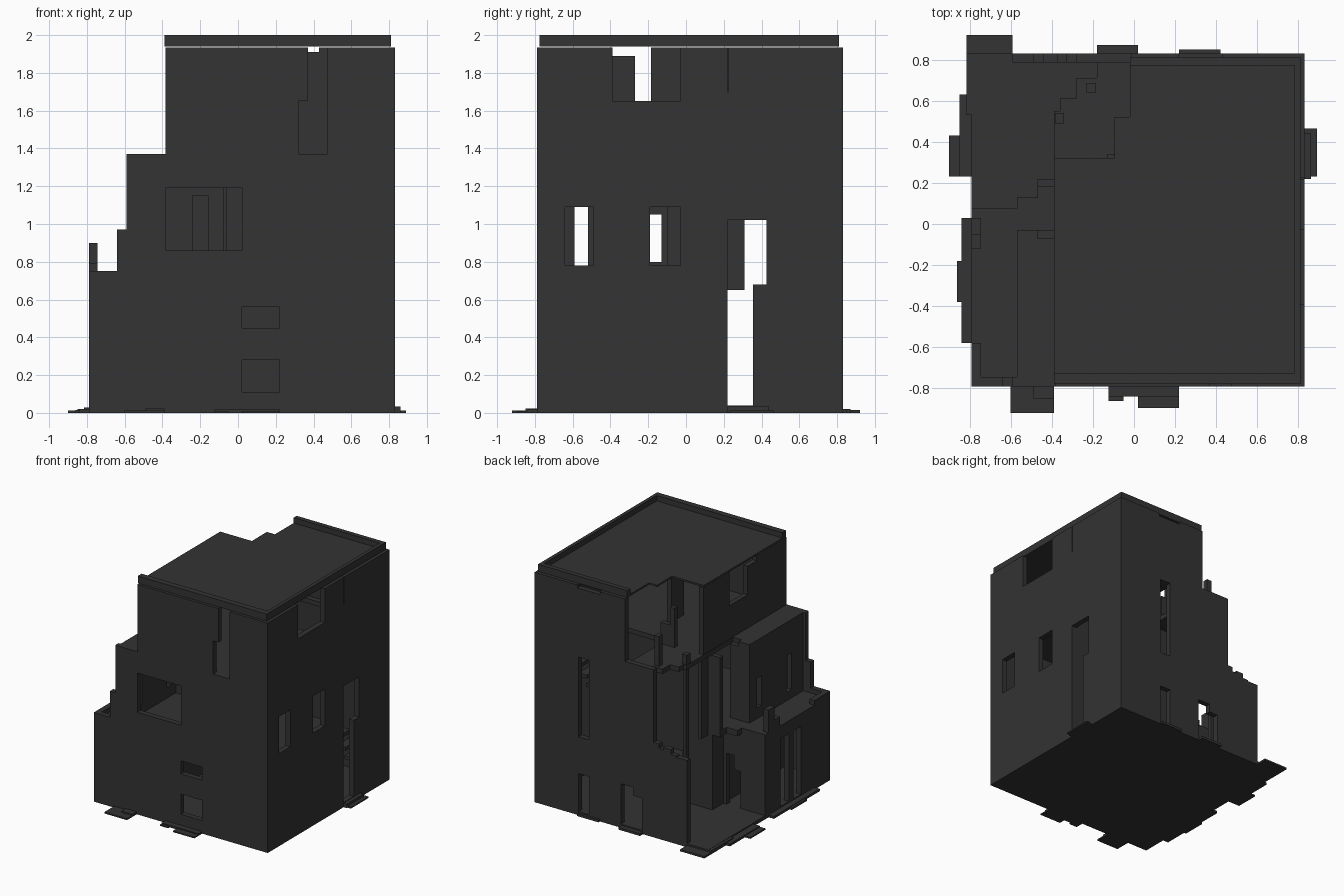
import bpy, bmesh

mat = bpy.data.materials.new("dark_concrete")
mat.diffuse_color = (0.033, 0.033, 0.033, 1)


def solid(name, adds, cuts=()):
    """Union of boxes minus boxes; box = (x0, x1, y0, y1, z0, z1)."""
    boxes = list(adds) + list(cuts)
    g = [sorted({round(v, 4) for b in boxes for v in b[2 * a:2 * a + 2]}) for a in range(3)]

    def inside(b, c):
        return all(b[2 * a] < c[a] < b[2 * a + 1] for a in range(3))

    n = [len(v) - 1 for v in g]
    full = set()
    for i in range(n[0]):
        for j in range(n[1]):
            for k in range(n[2]):
                c = [(g[a][t] + g[a][t + 1]) / 2 for a, t in enumerate((i, j, k))]
                if any(inside(b, c) for b in adds) and not any(inside(b, c) for b in cuts):
                    full.add((i, j, k))
    bm = bmesh.new()
    verts = {}

    def vert(key):
        if key not in verts:
            verts[key] = bm.verts.new([g[a][key[a]] for a in range(3)])
        return verts[key]

    # Keep only the outer faces of the filled cells
    for cell in full:
        for a in range(3):
            for s in (0, 1):
                nb = list(cell)
                nb[a] += 2 * s - 1
                if tuple(nb) in full:
                    continue
                b, c = (a + 1) % 3, (a + 2) % 3
                loop = []
                for db, dc in ((0, 0), (1, 0), (1, 1), (0, 1)):
                    key = list(cell)
                    key[a] += s
                    key[b] += db
                    key[c] += dc
                    loop.append(vert(tuple(key)))
                bm.faces.new(loop if s else loop[::-1])
    me = bpy.data.meshes.new(name)
    bm.to_mesh(me)
    bm.free()
    me.materials.append(mat)
    ob = bpy.data.objects.new(name, me)
    bpy.context.collection.objects.link(ob)


def along_x(y0, y1, rects):
    return [(a, b, y0, y1, c, d) for a, b, c, d in rects]


def along_y(x0, x1, rects):
    return [(x0, x1, a, b, c, d) for a, b, c, d in rects]


L, R, F, B, T = -0.79, 0.83, -0.79, 0.83, 0.045   # outer limits, wall thickness
TOP = 1.935

# Ground slab
solid("ground_slab", [(L, R, F, B, 0, 0.03)])

# Front wall, broken in steps toward the left
solid("front_wall",
      along_x(F, F + T, [(L, -0.64, 0.03, 0.75), (-0.64, -0.59, 0.03, 0.97),
                         (-0.59, -0.385, 0.03, 1.37), (-0.385, R, 0.03, TOP)]),
      along_x(F - 1, F + 1, [(-0.385, 0.02, 0.86, 1.19), (0.02, 0.22, 0.45, 0.56),
                             (0.02, 0.22, 0.11, 0.28), (0.32, 0.475, 1.37, 1.65),
                             (0.37, 0.475, 1.65, 2)]))

# Right wall with windows and tall door
solid("right_wall", along_y(R - T, R, [(F + T, B - T, 0.03, TOP)]),
      along_y(R - 1, R + 1, [(-0.64, -0.49, 0.78, 1.09), (-0.19, -0.03, 0.78, 1.09),
                             (0.22, 0.355, 0.04, 0.68), (0.22, 0.425, 0.68, 1.02),
                             (-0.39, -0.03, 1.65, 2), (0.22, 0.224, 1.7, 2)]))

# Back wall, collapsed toward the left with a jagged top
solid("back_wall",
      along_x(B - T, B, [(-0.015, R, 0.03, TOP), (-0.28, -0.015, 0.03, 1.41),
                         (-0.33, -0.28, 0.03, 0.80), (-0.37, -0.33, 0.03, 0.76),
                         (-0.44, -0.37, 0.03, 0.78), (-0.49, -0.44, 0.03, 0.74),
                         (-0.59, -0.49, 0.03, 0.73)]),
      along_x(B - 1, B + 1, [(0.32, 0.42, 0.66, 1.33), (0.32, 0.42, 0.03, 0.35),
                             (-0.09, 0.025, 0.03, 0.37), (-0.17, -0.09, 0.03, 0.30),
                             (0.22, 0.43, 1.91, 2)]))

# Left wall remains
solid("left_wall",
      along_y(L, L + T, [(F + T, -0.58, 0.03, 0.75), (-0.58, -0.02, 0.03, 0.68),
                         (-0.05, 0.03, 0.03, 0.90), (-0.12, -0.05, 0.03, 0.79),
                         (0.03, 0.075, 0.03, 0.71)]),
      along_y(L - 1, L + 1, [(-0.24, -0.13, 0.03, 0.60), (-0.40, -0.30, 0.03, 0.60)]))

# Second floor slab with broken edge, stair void at the back
solid("second_floor", [(L + T, -0.57, F + T, 0.075, 0.66, 0.71),
                       (L, L + T, -0.58, -0.12, 0.68, 0.71),
                       (-0.57, -0.47, F + T, 0.13, 0.66, 0.71),
                       (-0.47, R - T, F + T, 0.22, 0.66, 0.71)])

# Third floor slab with stepped broken edge and a stair opening
solid("third_floor", [(-0.57, -0.39, F + T, -0.07, 1.33, 1.37),
                      (-0.57, -0.47, -0.07, -0.03, 1.33, 1.37),
                      (-0.39, R - T, F + T, 0.55, 1.33, 1.37),
                      (-0.36, R - T, 0.55, 0.61, 1.33, 1.37),
                      (-0.28, R - T, 0.61, 0.71, 1.33, 1.37),
                      (-0.18, R - T, 0.71, B - T, 1.33, 1.37)],
      [(0.0, 0.6, 0.25, 0.74, 1, 2)])

# Roof slab with broken corner and parapet rim
foot = [(-0.39, 0.81, -0.775, 0.32), (-0.095, 0.81, 0.32, 0.52), (-0.02, 0.81, 0.52, 0.81)]
solid("roof", [f + (1.94, 2.0) for f in foot], [(-1, 0.78, -0.725, 0.77, 1.955, 3)])

# Ground level partitions with doorways
solid("ground_partitions",
      [(L + T, -0.36, 0.03, 0.075, 0.03, 0.66), (-0.36, R - T, 0.175, 0.22, 0.03, 0.66),
       (-0.40, -0.36, F + T, 0.22, 0.03, 0.66)],
      [(-0.12, 0.0, 0.1, 0.5, 0.03, 0.45), (-0.5, -0.3, -0.5, -0.35, 0.03, 0.5),
       (-0.50, -0.43, 0, 0.1, 0.03, 0.46), (-0.56, -0.50, 0, 0.1, 0.03, 0.34)])

# Second level partitions
solid("outer_room_wall",
      [(-0.57, -0.53, F + T, -0.03, 0.71, 1.33), (-0.53, -0.39, -0.07, -0.03, 0.71, 1.33)],
      along_y(-1, -0.5, [(-0.59, -0.52, 0.78, 1.09), (-0.19, -0.13, 0.80, 1.05)]))
solid("stair_hall_wall", [(-0.47, R - T, 0.18, 0.22, 0.71, 1.33),
                          (-0.36, -0.33, 0.22, 0.31, 0.65, 1.33)],
      along_x(0.1, 0.215, [(-0.24, -0.16, 0.71, 1.15)]))
solid("room_divider", [(-0.08, -0.06, -0.10, 0.18, 0.71, 1.33)])
solid("broken_post", [(-0.38, -0.35, 0.50, 0.54, 0.03, 1.33)])

# Third level partitions
solid("upper_left_wall", [(-0.385, -0.345, F + T, 0.32, 1.37, TOP)],
      along_y(-1, 0, [(-0.27, -0.03, 1.65, 2), (-0.39, -0.27, 1.89, 2)]))
solid("upper_divider", [(0.15, 0.19, -0.185, -0.02, 1.37, TOP)])
solid("upper_stubs", [(-0.23, -0.185, 0.64, 0.685, 1.37, 1.62), (-0.385, -0.34, 0.49, 0.54, 1.37, 1.45),
                      (-0.13, -0.09, 0.30, 0.34, 1.37, 1.7), (-0.09, 0.0, 0.30, 0.34, 1.37, 1.55)])

# Staircase along the back, two flights
for f in range(2):
    for i in range(9):
        x = (0.70 - i * 0.07) if f == 0 else (0.14 + i * 0.07)
        z = 0.07 + i * 0.07 + f * 0.66
        y = 0.62 if f == 0 else 0.46
        solid(f"stair_tread_{f}_{i}", [(x, x + 0.075, y, y + 0.16, z - 0.03, z)])

# Flat rubble plates around the base
for i, b in enumerate([(-0.85, L, 0.23, 0.63, 0.02), (-0.90, L, 0.23, 0.43, 0.012),
                       (-0.84, L, -0.58, 0.03, 0.02), (-0.86, L, -0.38, -0.18, 0.015),
                       (-0.815, -0.59, B, 0.92, 0.016), (-0.815, L, 0.53, B, 0.028),
                       (-0.60, -0.39, -0.92, F, 0.012), (-0.49, -0.39, -0.85, F, 0.022),
                       (-0.125, 0.22, -0.84, F, 0.018), (0.02, 0.22, -0.895, F, 0.01),
                       (-0.125, -0.05, -0.86, F, 0.01),
                       (-0.18, 0.02, B, 0.87, 0.02), (0.22, 0.42, B, 0.85, 0.02),
                       (R, 0.89, 0.23, 0.465, 0.012), (R, 0.86, 0.22, 0.44, 0.035)]):
    solid(f"rubble_plate_{i}", [(b[0], b[1], b[2], b[3], 0, b[4])])
